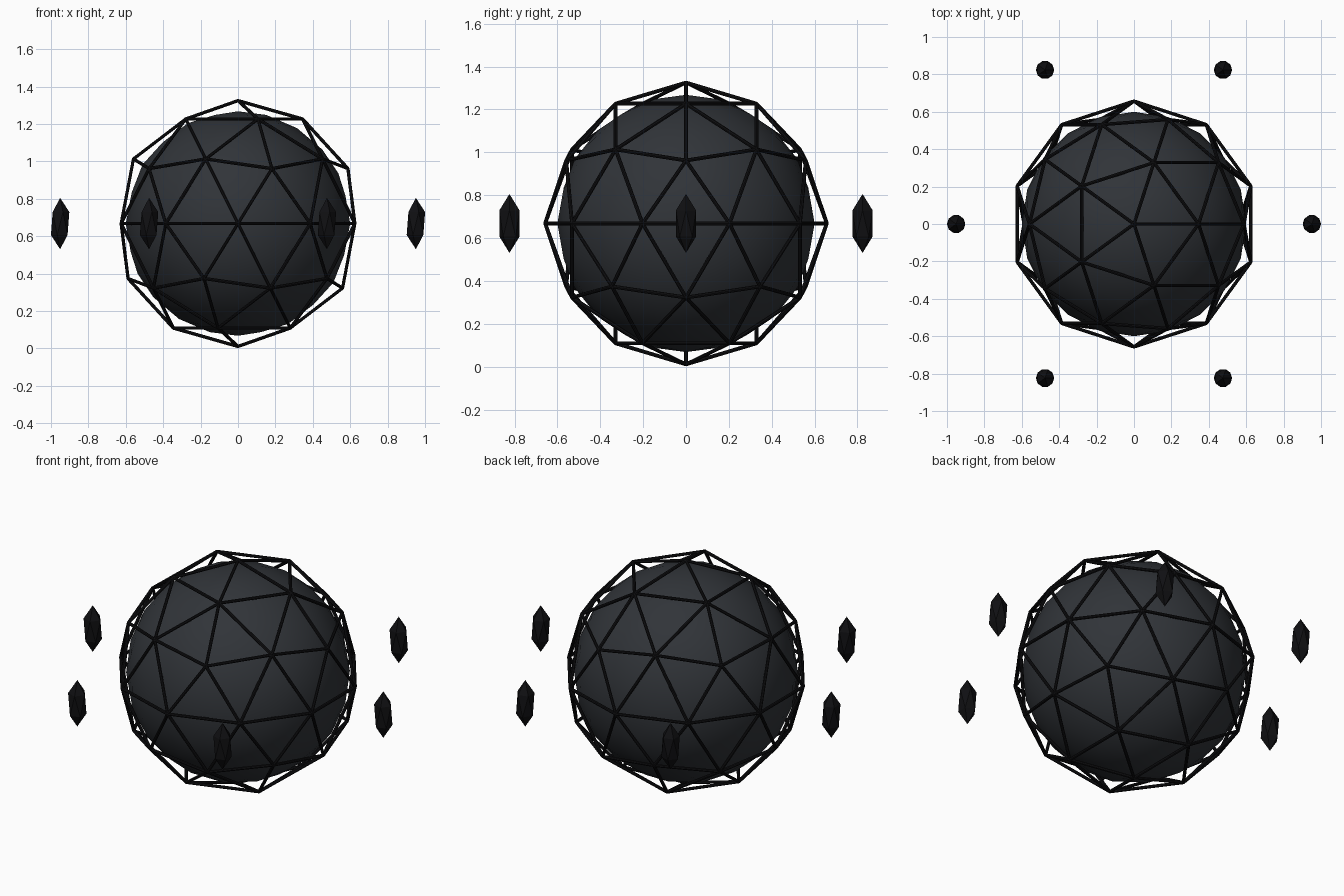
import bpy, bmesh, math
from mathutils import Matrix, Vector

if "Cube" in bpy.data.objects:
    bpy.data.objects.remove(bpy.data.objects["Cube"])

CENTRE = Vector((0, 0, 0.668))


def material(name, colour):
    m = bpy.data.materials.new(name)
    m.diffuse_color = (*colour, 1)
    m.use_nodes = True
    m.node_tree.nodes["Principled BSDF"].inputs["Base Color"].default_value = m.diffuse_color
    return m


def add_object(name, bm, mat, location, smooth=False):
    mesh = bpy.data.meshes.new(name)
    bm.to_mesh(mesh)
    bm.free()
    mesh.materials.append(mat)
    for p in mesh.polygons:
        p.use_smooth = smooth
    obj = bpy.data.objects.new(name, mesh)
    obj.location = location
    bpy.context.collection.objects.link(obj)
    return obj


charcoal = material("charcoal", (0.03, 0.034, 0.04))
black = material("black", (0.005, 0.005, 0.006))

# Smooth inner core
bm = bmesh.new()
bmesh.ops.create_icosphere(bm, subdivisions=3, radius=0.6)
add_object("core", bm, charcoal, CENTRE, smooth=True)

# Geodesic cage: one thin strut along every edge of a coarse icosphere
guide = bmesh.new()
bmesh.ops.create_icosphere(guide, subdivisions=2, radius=0.657)
bm = bmesh.new()
for e in guide.edges:
    a, b = e.verts[0].co, e.verts[1].co
    turn = (b - a).to_track_quat('Z', 'Y').to_matrix().to_4x4()
    bmesh.ops.create_cone(bm, cap_ends=True, segments=8, radius1=0.009, radius2=0.009,
                          depth=(b - a).length, matrix=Matrix.Translation((a + b) / 2) @ turn)
guide.free()
add_object("cage", bm, black, CENTRE)

# Six stretched crystals orbiting the cage
for i in range(6):
    angle = i * math.pi / 3
    bm = bmesh.new()
    bmesh.ops.create_icosphere(bm, subdivisions=1, radius=0.055)
    bmesh.ops.scale(bm, vec=(1, 1, 2.5), verts=bm.verts)
    offset = Vector((math.cos(angle), math.sin(angle), 0)) * 0.951
    add_object(f"crystal_{i + 1}", bm, black, CENTRE + offset)
